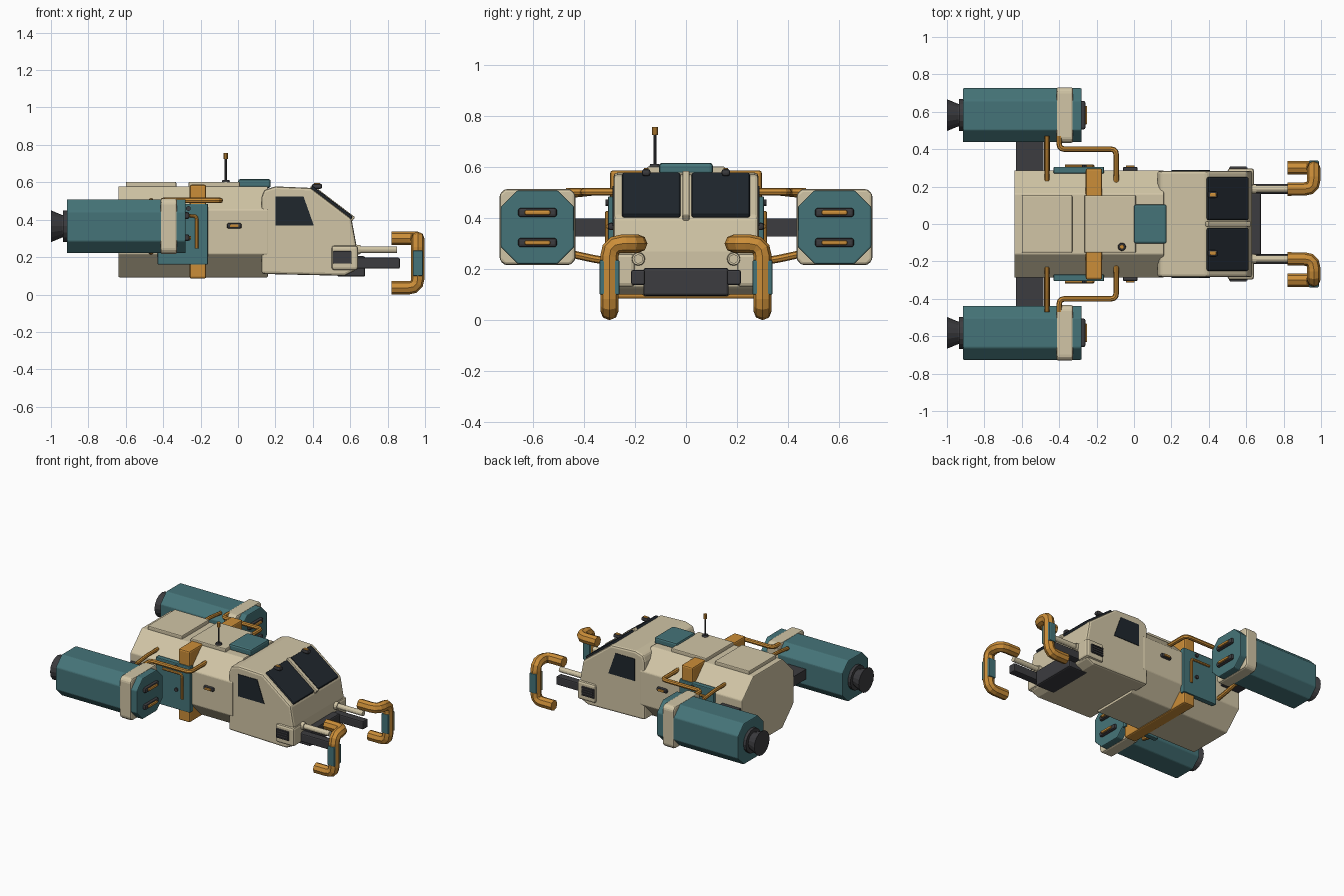
import bpy, bmesh, math
from mathutils import Vector, Matrix

if "Cube" in bpy.data.objects:
    bpy.data.objects.remove(bpy.data.objects["Cube"])


def mat(name, rgb):
    m = bpy.data.materials.new(name)
    m.diffuse_color = (*rgb, 1)
    m.use_nodes = True
    m.node_tree.nodes["Principled BSDF"].inputs["Base Color"].default_value = m.diffuse_color
    return m


CREAM = mat("cream", (.64, .56, .38))
TEAL = mat("teal", (.06, .175, .19))
ORANGE = mat("orange", (.60, .27, .04))
DARK = mat("dark", (.045, .045, .05))
GLASS = mat("glass", (.014, .02, .027))


def finish(name, me, m, mirror=False, bevel=0, seg=2):
    ob = bpy.data.objects.new(name, me)
    bpy.context.collection.objects.link(ob)
    me.materials.clear()
    me.materials.append(m)
    if bevel:
        b = ob.modifiers.new("bevel", 'BEVEL')
        b.width, b.segments = bevel, seg
        b.limit_method = 'ANGLE'
    if mirror:
        mi = ob.modifiers.new("mirror", 'MIRROR')
        mi.use_axis = (False, True, False)
        mi.use_mirror_merge = False
    return ob


def from_bm(name, bm, m, **kw):
    bmesh.ops.recalc_face_normals(bm, faces=bm.faces)
    me = bpy.data.meshes.new(name)
    bm.to_mesh(me)
    bm.free()
    return finish(name, me, m, **kw)


def box(name, m, x, y, z, tilt=None, **kw):
    """Box from ranges; tilt = (angle about y, pivot)."""
    bm = bmesh.new()
    bmesh.ops.create_cube(bm, size=1)
    for v in bm.verts:
        v.co = [(r[0] + r[1]) / 2 + c * (r[1] - r[0]) for r, c in zip((x, y, z), v.co)]
    if tilt:
        bmesh.ops.rotate(bm, verts=bm.verts, cent=tilt[1], matrix=Matrix.Rotation(tilt[0], 3, 'Y'))
    return from_bm(name, bm, m, **kw)


def extrude(name, m, pts, vec, **kw):
    """Flat 3D outline pushed along a vector."""
    bm = bmesh.new()
    f = bm.faces.new([bm.verts.new(p) for p in pts])
    r = bmesh.ops.extrude_face_region(bm, geom=[f])
    bmesh.ops.translate(bm, vec=vec, verts=[e for e in r['geom'] if isinstance(e, bmesh.types.BMVert)])
    return from_bm(name, bm, m, **kw)


def octagon(x, cy, cz, hy, hz, c):
    q = [(hy, hz - c), (hy - c, hz), (c - hy, hz), (-hy, hz - c),
         (-hy, c - hz), (c - hy, -hz), (hy - c, -hz), (hy, c - hz)]
    return [(x, cy + a, cz + b) for a, b in q]


def cone(name, m, a, b, r1, r2, n=16, **kw):
    a, b = Vector(a), Vector(b)
    bm = bmesh.new()
    rot = (b - a).to_track_quat('Z', 'Y').to_matrix().to_4x4()
    bmesh.ops.create_cone(bm, cap_ends=True, segments=n, radius1=r1, radius2=r2, depth=(b - a).length,
                          matrix=Matrix.Translation((a + b) / 2) @ rot)
    return from_bm(name, bm, m, **kw)


def tube(name, m, path, r, fillet, res=2, **kw):
    """Pipe along a path with rounded corners."""
    path = [Vector(p) for p in path]
    pts = [path[0]]
    for p, q, s in zip(path, path[1:], path[2:]):
        a, b = q + (p - q).normalized() * fillet, q + (s - q).normalized() * fillet
        pts += [a * (1 - t) ** 2 + q * 2 * t * (1 - t) + b * t * t for t in (0, .33, .67, 1)]
    pts.append(path[-1])
    cu = bpy.data.curves.new(name, 'CURVE')
    cu.dimensions = '3D'
    cu.bevel_depth, cu.bevel_resolution, cu.use_fill_caps = r, res, True
    sp = cu.splines.new('POLY')
    sp.points.add(len(pts) - 1)
    for sp_pt, p in zip(sp.points, pts):
        sp_pt.co = (*p, 1)
    tmp = bpy.data.objects.new("tmp", cu)
    bpy.context.collection.objects.link(tmp)
    dg = bpy.context.evaluated_depsgraph_get()
    me = bpy.data.meshes.new_from_object(tmp.evaluated_get(dg))
    bpy.data.objects.remove(tmp)
    for p in me.polygons:
        p.use_smooth = False
    return finish(name, me, m, **kw)


# Rear hull and cabin
extrude("rear_hull", CREAM, octagon(-.64, 0, .335, .287, .243, .125), (.80, 0, 0), bevel=.006)
profile = [(.125, .11), (.57, .10), (.632, .13), (.632, .27), (.607, .405),
           (.39, .57), (.20, .578), (.14, .56), (.125, .52)]
extrude("cabin", CREAM, [(x, -.284, z) for x, z in profile], (0, .568, 0), bevel=.014)

# Strap, side plates with pipe and bolts
box("hull_strap", ORANGE, (-.258, -.17), (-.297, .297), (.085, .587), bevel=.01)
box("side_plate", TEAL, (-.43, -.16), (.27, .306), (.16, .485), mirror=True, bevel=.006)
tube("plate_pipe", ORANGE, [(-.37, .309, .42), (-.22, .309, .42), (-.22, .309, .245)], .009, .02, mirror=True)
for z in (.30, .46):
    cone("plate_bolt", DARK, (-.265, .30, z), (-.265, .316, z), .013, .013, 10, mirror=True)
box("side_marker_base", DARK, (-.06, .02), (.28, .306), (.353, .382), mirror=True, bevel=.01)
box("side_marker", ORANGE, (-.043, .003), (.29, .314), (.36, .375), mirror=True, bevel=.004)

# Roof panels, hatch, antenna
box("rear_roof_panel", CREAM, (-.60, -.33), (-.153, .153), (.57, .602), bevel=.006)
box("mid_roof_panel", CREAM, (-.265, .01), (-.153, .153), (.57, .602), bevel=.006)
box("roof_hatch", TEAL, (0, .175), (-.105, .105), (.57, .617), bevel=.012)
cone("antenna_base", DARK, (-.065, -.122, .595), (-.065, -.122, .613), .024, .018)
cone("antenna_rod", DARK, (-.065, -.122, .6), (-.065, -.122, .73), .006, .006, 8)
cone("antenna_tip", ORANGE, (-.065, -.122, .725), (-.065, -.122, .757), .012, .012, 10)

# Windows: tilted windscreen panes, divider, side panes
slope = math.atan2(.165, .217)
piv = (.39, 0, .57)
L = math.hypot(.165, .217)
box("windscreen", GLASS, (.39, .39 + L), (.022, .25), (.555, .584), tilt=(slope, piv), mirror=True, bevel=.008)
box("windscreen_divider", CREAM, (.385, .40 + L), (-.014, .014), (.555, .588), tilt=(slope, piv), bevel=.005)
extrude("side_window", GLASS, [(.2, .27, .37), (.405, .27, .37), (.35, .27, .525), (.2, .27, .525)],
        (0, .018, 0), mirror=True)
box("brow_lamp_base", DARK, (.395, .45), (.139, .173), (.565, .592), mirror=True, bevel=.01)
box("brow_lamp", ORANGE, (.405, .44), (.146, .166), (.58, .597), mirror=True, bevel=.005)

# Nose: cheeks with vents, bumper, rails, rods
box("cheek", CREAM, (.50, .642), (.20, .298), (.13, .262), mirror=True, bevel=.015)
box("cheek_vent", DARK, (.508, .607), (.28, .302), (.165, .232), mirror=True, bevel=.004)
for i in range(4):
    z = .174 + i * .016
    box("vent_slat", DARK, (.514, .601), (.29, .308), (z - .004, z + .004), mirror=True)
box("front_bumper", DARK, (.53, .68), (-.167, .167), (.095, .205), bevel=.01)
box("rail", DARK, (.53, .865), (.16, .215), (.138, .197), mirror=True, bevel=.008)
cone("rod", CREAM, (.60, .187, .24), (.85, .187, .24), .018, .018, 12, mirror=True)
cone("rod_collar", CREAM, (.62, .187, .24), (.655, .187, .24), .028, .024, 12, mirror=True)

# Gripper hooks
tube("gripper_hook", ORANGE, [(.82, .187, .30), (.961, .187, .30), (.961, .30, .30), (.961, .30, .036),
                              (.82, .30, .036)], .036, .05, mirror=True)
box("gripper_pad", TEAL, (.935, .988), (.261, .339), (.10, .235), mirror=True, bevel=.005)

# Side engines
EY, EZ = .582, .365
extrude("engine_body", TEAL, octagon(-.915, EY, EZ, .144, .144, .065), (.635, 0, 0), mirror=True, bevel=.006)
extrude("engine_collar", CREAM, octagon(-.415, EY, EZ, .149, .149, .02), (.09, 0, 0), mirror=True, bevel=.012)
cone("nozzle_ring", DARK, (-.935, EY, EZ), (-.91, EY, EZ), .085, .085, 16, mirror=True)
cone("nozzle_neck", DARK, (-.95, EY, EZ), (-.93, EY, EZ), .06, .06, 16, mirror=True)
cone("nozzle_bell", DARK, (-1, EY, EZ), (-.94, EY, EZ), .085, .06, 16, mirror=True)
for z in (EZ - .061, EZ + .057):
    box("intake_slot", DARK, (-.29, -.26), (EY - .076, EY + .076), (z - .018, z + .018), mirror=True, bevel=.01)
    box("intake_bar", ORANGE, (-.28, -.25), (EY - .05, EY + .05), (z - .009, z + .009), mirror=True, bevel=.006)

# Engine mounts and pipes
box("engine_strut", DARK, (-.63, -.485), (.25, .46), (.328, .398), mirror=True)
tube("upper_pipe", ORANGE, [(-.40, .47, .503), (-.40, .40, .503), (-.095, .40, .503), (-.095, .22, .503)],
     .015, .03, mirror=True)
tube("lower_pipe", ORANGE, [(-.465, .26, .225), (-.465, .36, .24), (-.465, .46, .262)], .015, .02, mirror=True)
tube("rear_pipe", ORANGE, [(-.465, .23, .503), (-.465, .35, .503), (-.465, .47, .49)], .013, .02, mirror=True)
